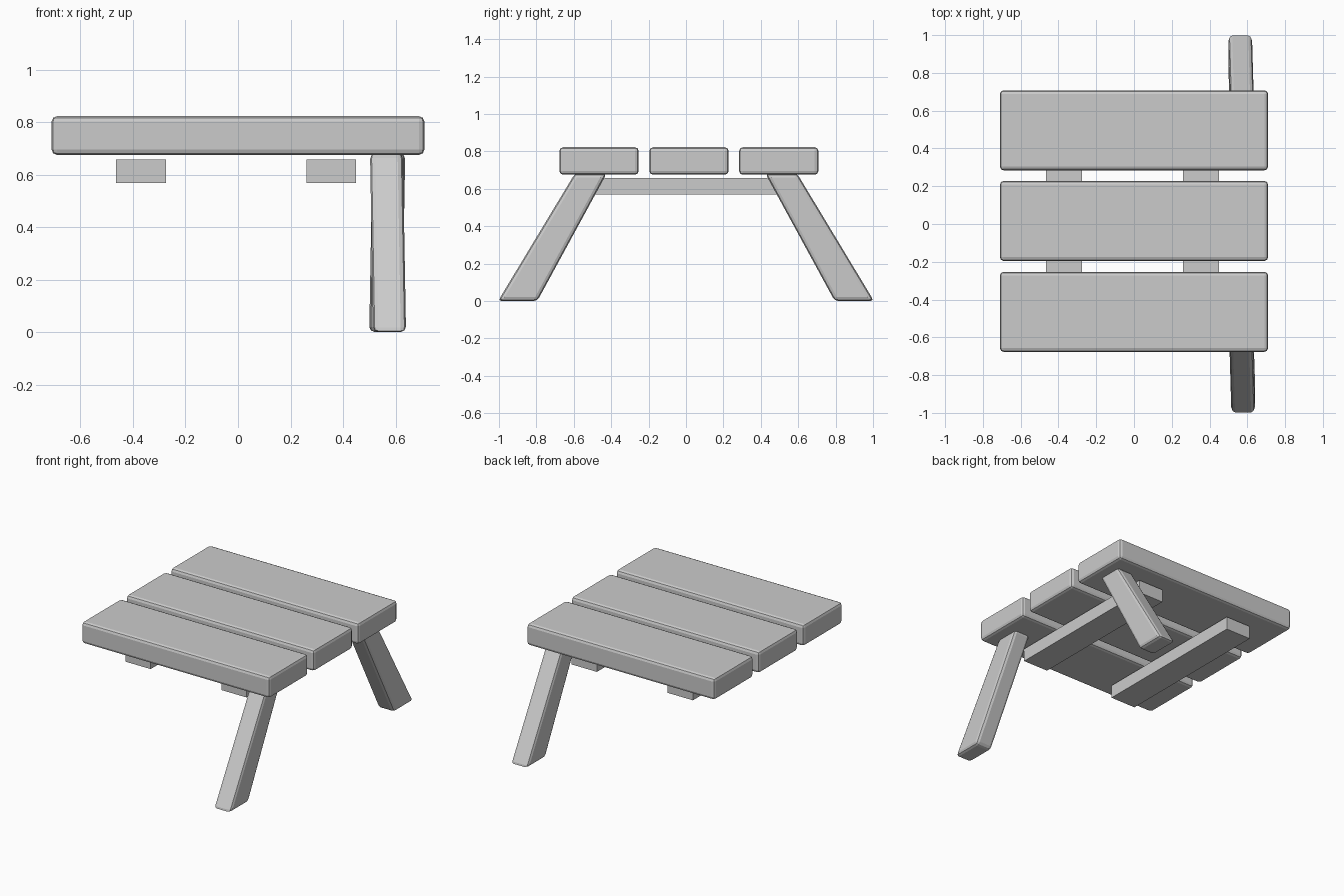
import bpy, bmesh
from mathutils import Vector

if "Cube" in bpy.data.objects:
    bpy.data.objects.remove(bpy.data.objects["Cube"])


def make_prism(name, bottom, top, bevel=0.0):
    """Six-sided block; bottom and top are (x0, x1, y0, y1, z)."""
    bm = bmesh.new()
    rings = []
    for x0, x1, y0, y1, z in (bottom, top):
        rings.append([bm.verts.new(p) for p in
                      ((x0, y0, z), (x1, y0, z), (x1, y1, z), (x0, y1, z))])
    lo, hi = rings
    bm.faces.new(lo[::-1])
    bm.faces.new(hi)
    for i in range(4):
        j = (i + 1) % 4
        bm.faces.new((lo[i], lo[j], hi[j], hi[i]))
    bmesh.ops.recalc_face_normals(bm, faces=bm.faces)
    # origin at the part's centre
    centre = sum((v.co for v in bm.verts), Vector()) / 8
    bmesh.ops.translate(bm, verts=bm.verts, vec=-centre)
    mesh = bpy.data.meshes.new(name)
    bm.to_mesh(mesh)
    bm.free()
    obj = bpy.data.objects.new(name, mesh)
    obj.location = centre
    bpy.context.collection.objects.link(obj)
    if bevel:
        mod = obj.modifiers.new("Rounded edges", 'BEVEL')
        mod.width = bevel
        mod.segments = 2
        mod.limit_method = 'NONE'
    return obj


def make_box(name, x, y, z, bevel=0.0):
    return make_prism(name, (*x, *y, z[0]), (*x, *y, z[1]), bevel)


# Three table-top planks
for name, y in (("front", -0.465), ("middle", 0.016), ("back", 0.496)):
    make_box(name + "_plank", (-0.71, 0.71), (y - 0.212, y + 0.212),
             (0.675, 0.822), 0.02)

# Two cross battens under the planks
for name, x in (("left", -0.37), ("right", 0.355)):
    make_box(name + "_batten", (x - 0.095, x + 0.095), (-0.55, 0.59),
             (0.568, 0.657))

# Splayed legs at the right end; the back one is the front one turned half round
front = make_prism("front_leg", (0.515, 0.64, -1.005, -0.795, 0.0),
                   (0.503, 0.628, -0.595, -0.425, 0.68), 0.02)
back = front.copy()
back.name = "back_leg"
back.location = (1.14 - front.location.x, -front.location.y, front.location.z)
back.rotation_euler.z = 3.14159265
bpy.context.collection.objects.link(back)
